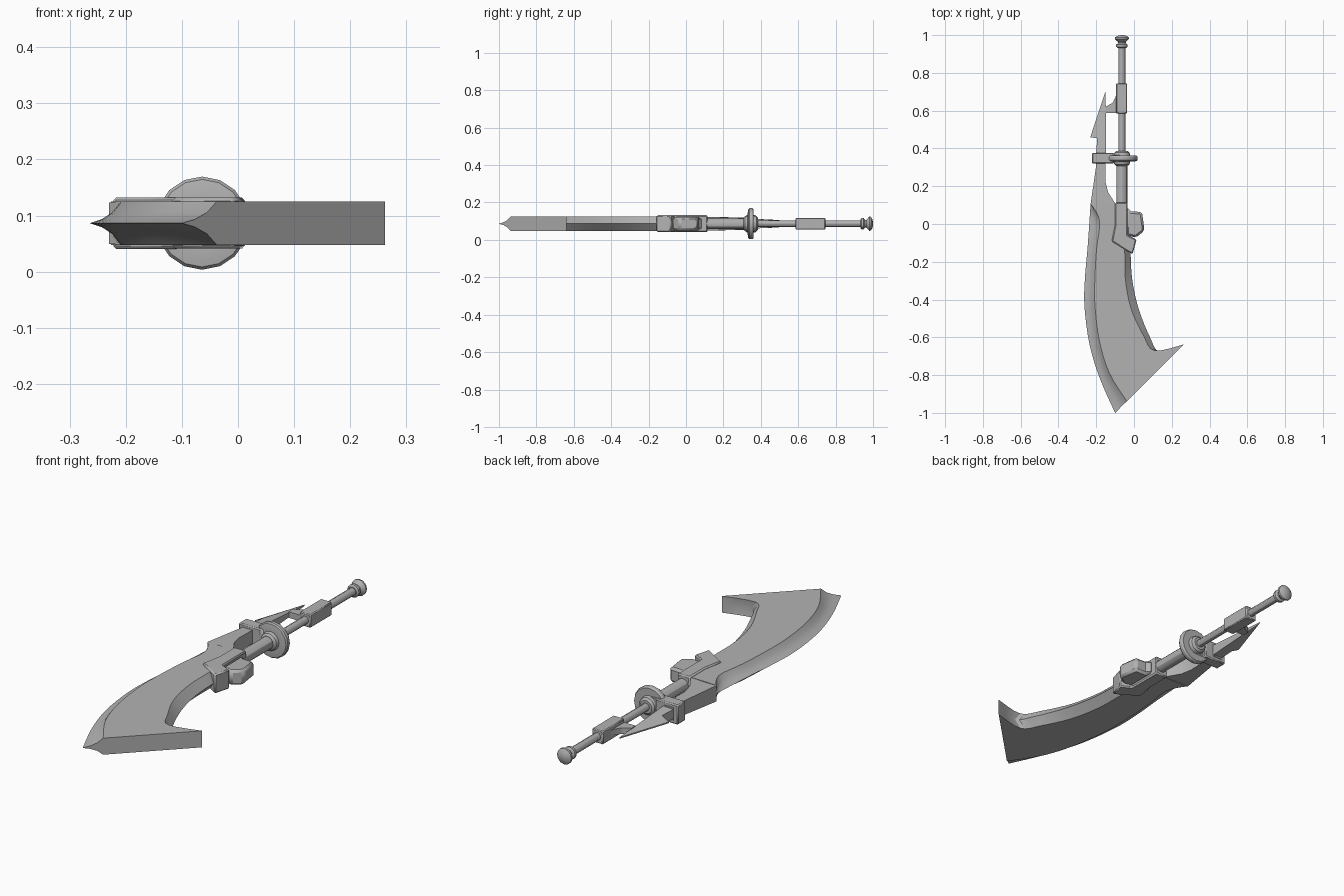
import bpy, bmesh, math
from mathutils import Vector

if "Cube" in bpy.data.objects:
    bpy.data.objects.remove(bpy.data.objects["Cube"])

ZC = 0.0865      # mid-plane height of the whole weapon
RX = -0.064      # axis of the grip rod

steel = bpy.data.materials.new("grey_steel")
steel.diffuse_color = (0.45, 0.45, 0.45, 1)
steel.use_nodes = True
steel.node_tree.nodes["Principled BSDF"].inputs["Base Color"].default_value = steel.diffuse_color


def finish(name, bm, bevel=0, smooth=30):
    bmesh.ops.remove_doubles(bm, verts=bm.verts, dist=0.0005)
    bmesh.ops.recalc_face_normals(bm, faces=bm.faces)
    me = bpy.data.meshes.new(name)
    bm.to_mesh(me)
    bm.free()
    ob = bpy.data.objects.new(name, me)
    bpy.context.collection.objects.link(ob)
    me.materials.append(steel)
    if bevel:
        m = ob.modifiers.new("chamfer", 'BEVEL')
        m.width, m.segments, m.limit_method = bevel, 1, 'ANGLE'
        m.angle_limit = math.radians(50)
    bpy.ops.object.select_all(action='DESELECT')
    ob.select_set(True)
    bpy.context.view_layer.objects.active = ob
    bpy.ops.object.shade_smooth_by_angle(angle=math.radians(smooth))
    return ob


def plate(name, pts, h, bevel=0):
    """Outline seen from above, thickened by h on both sides (h may vary per point)."""
    hs = h if isinstance(h, list) else [h] * len(pts)
    bm = bmesh.new()
    top = [bm.verts.new((x, y, ZC + k)) for (x, y), k in zip(pts, hs)]
    bot = [bm.verts.new((x, y, ZC - k)) for (x, y), k in zip(pts, hs)]
    bm.faces.new(top)
    bm.faces.new(bot[::-1])
    n = len(pts)
    for i in range(n):
        j = (i + 1) % n
        bm.faces.new((top[i], bot[i], bot[j], top[j]))
    return finish(name, bm, bevel)


def lathe(name, prof, segs):
    """Turn (y, radius) pairs around the rod axis."""
    bm = bmesh.new()
    rings = []
    for y, r in prof:
        rings.append([bm.verts.new((RX + r * math.sin(2 * math.pi * i / segs), y,
                                    ZC + r * math.cos(2 * math.pi * i / segs)))
                      for i in range(segs)])
    for a, b in zip(rings, rings[1:]):
        for i in range(segs):
            j = (i + 1) % segs
            bm.faces.new((a[i], a[j], b[j], b[i]))
    bm.faces.new(rings[0])
    bm.faces.new(rings[-1])
    return finish(name, bm)


def catmull(p0, p1, p2, p3, t):
    return 0.5 * (2 * p1 + (p2 - p0) * t + (2 * p0 - 5 * p1 + 4 * p2 - p3) * t * t
                  + (3 * p1 - p0 - 3 * p2 + p3) * t ** 3)


# Blade: stations of cutting edge, grind line, inner bevel line, inner edge
H = 0.0385
stations = [
    [(-.230, .105), (-.226, .105), (-.08, .10), (-.06, .10)],
    [(-.236, .015), (-.182, .015), (-.07, .01), (-.04, .01)],
    [(-.246, -.13), (-.198, -.13), (-.05, -.13), (-.02, -.13)],
    [(-.260, -.29), (-.207, -.29), (-.046, -.29), (-.010, -.29)],
    [(-.262, -.44), (-.207, -.43), (-.015, -.45), (.025, -.45)],
    [(-.235, -.64), (-.183, -.62), (.050, -.59), (.085, -.60)],
    [(-.180, -.82), (-.130, -.79), (.108, -.67), (.135, -.675)],
    [(-.100, -1.0), (-.038, -.938), (.262, -.638), (.262, -.638)],
]
stations = [[Vector(p) for p in s] for s in stations]
rows, last, SUB = [], len(stations) - 1, 4
for i in range(last):
    q = [stations[max(0, min(last, k))] for k in (i - 1, i, i + 1, i + 2)]
    for s in range(SUB):
        rows.append([catmull(q[0][c], q[1][c], q[2][c], q[3][c], s / SUB) for c in range(4)])
rows.append(stations[last])

bm = bmesh.new()
loops = []
for edge, line, inner, back in rows:
    # hollow-ground edge, flat side, bevelled back
    sec = [(edge.lerp(line, t), z) for t, z in ((.38, .007), (.72, .019), (1, H))]
    sec.append((inner, H))
    ring = [(edge, 0)] + sec + [(back, 0)] + [(p, -z) for p, z in reversed(sec)]
    loops.append([bm.verts.new((p.x, p.y, ZC + z)) for p, z in ring])
for a, b in zip(loops, loops[1:]):
    for i in range(len(a)):
        j = (i + 1) % len(a)
        bm.faces.new((a[i], a[j], b[j], b[i]))
bm.faces.new(loops[0])
bm.faces.new(loops[-1])
finish("blade", bm, smooth=25)

# Blade root running up to the clamp
plate("blade_root", [(-.230, .105), (-.2, .31), (-.2, .38), (-.15, .38), (-.15, .22),
                     (-.138, .17), (-.1, .11), (-.07, .06), (-.18, .04)],
      [.037, .033, .03, .03, .033, .035, .037, .037, .037])

# Rear spike with a barb, thin along its outer edge
plate("rear_spike", [(-.2, .37), (-.195, .455), (-.232, .458), (-.15, .705), (-.148, .37)],
      [.022, .022, .003, .003, .026])

# Clamp joining blade root and disc guard
plate("clamp", [(-.222, .32), (-.222, .377), (-.105, .377), (-.105, .365),
                (-.07, .365), (-.07, .33), (-.105, .33), (-.105, .32)], .046, .010)

# Grip rod, thick forward sleeve, disc guard and pommel
lathe("grip_rod", [(.30, .018), (.95, .018)], 12)
lathe("forward_sleeve", [(.08, .029), (.315, .029)], 12)
lathe("disc_guard", [(.308, .030), (.316, .040), (.330, .044), (.330, .060), (.333, .078),
                     (.340, .083), (.354, .083), (.362, .078), (.362, .044),
                     (.378, .040), (.386, .030)], 16)
lathe("pommel", [(.932, .022), (.938, .030), (.950, .030), (.957, .020), (.964, .021),
                 (.980, .038), (.988, .037), (.996, .024), (1.0, .008)], 12)

# Rear grip block and the curved web tying it to the spike
plate("grip_block", [(-.094, .585), (-.036, .585), (-.036, .745), (-.094, .745)], .031, .004)
plate("block_web", [(-.09, .71), (-.098, .67), (-.115, .64), (-.152, .62),
                    (-.152, .588), (-.09, .588)], .014)

# Guard block at the blade heel
plate("guard_block", [(-.1, .115), (-.034, .115), (-.034, -.058), (.014, -.082), (-.008, -.16),
                      (-.118, -.092), (-.108, -.04), (-.1, 0)], .0455, .006)

# Side lug with chamfered rim
plate("side_lug", [(-.04, .09), (-.013, .066), (.042, .064), (.056, -.035),
                   (.010, -.072), (-.04, -.06)], .035, .011)
